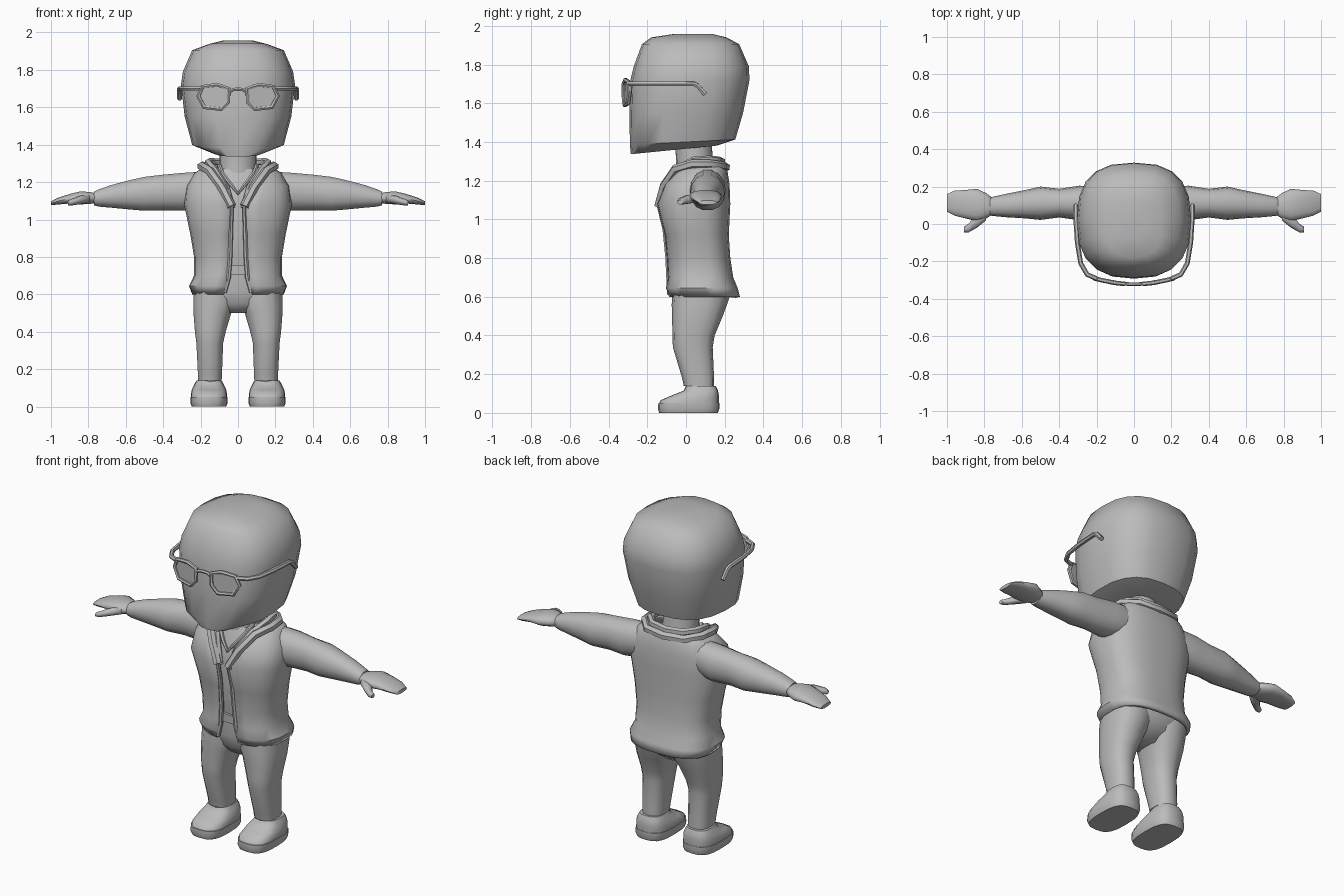
import bpy, bmesh, math
from mathutils import Vector

cube = bpy.data.objects.get("Cube")
if cube:
    bpy.data.objects.remove(cube, do_unlink=True)

grey = bpy.data.materials.new("plain grey")
grey.use_nodes = True
tone = (0.5, 0.5, 0.5, 1)
grey.diffuse_color = tone
grey.node_tree.nodes["Principled BSDF"].inputs["Base Color"].default_value = tone


def finish(ob, mirror=False, thick=0, angle=40):
    """Material, modifiers and shading shared by every part."""
    ob.data.materials.clear()
    ob.data.materials.append(grey)
    bpy.ops.object.select_all(action='DESELECT')
    ob.select_set(True)
    bpy.context.view_layer.objects.active = ob
    bpy.ops.object.shade_smooth_by_angle(angle=math.radians(angle))
    if thick:
        mod = ob.modifiers.new("thickness", 'SOLIDIFY')
        mod.thickness, mod.offset = thick, -1
    if mirror:
        ob.modifiers.new("mirror", 'MIRROR')
    return ob


def power(v, n):
    return math.copysign(abs(v) ** (2 / n), v)


def level(z, hx, front, back, x=0, tilt=0, n=2.6, count=20, gap=0):
    """Horizontal rounded ring, opened at the front by gap."""
    start = math.asin((gap / hx) ** (n / 2))
    steps = count - 1 if gap else count
    pts = []
    for i in range(count):
        t = start + (2 * math.pi - 2 * start) * i / steps
        y = (front + back) / 2 - (back - front) / 2 * power(math.cos(t), n)
        pts.append(Vector((x + hx * power(math.sin(t), n), y, z + tilt * y)))
    return pts


def slice_x(x, y0, y1, z0, z1, n=2.2, count=14):
    """Rounded ring across a sideways limb."""
    return [Vector((x, (y0 + y1) / 2 + (y1 - y0) / 2 * power(math.cos(t), n),
                    (z0 + z1) / 2 + (z1 - z0) / 2 * power(math.sin(t), n)))
            for t in (2 * math.pi * i / count for i in range(count))]


def loft(name, rings, closed=True, **kw):
    bm = bmesh.new()
    rows = [[bm.verts.new(p) for p in r] for r in rings]
    count = len(rows[0])
    for a, b in zip(rows, rows[1:]):
        for i in range(count if closed else count - 1):
            j = (i + 1) % count
            bm.faces.new((a[i], a[j], b[j], b[i]))
    if closed:
        bm.faces.new(rows[0][::-1])
        bm.faces.new(rows[-1])
        bmesh.ops.recalc_face_normals(bm, faces=bm.faces)
    mesh = bpy.data.meshes.new(name)
    bm.to_mesh(mesh)
    bm.free()
    ob = bpy.data.objects.new(name, mesh)
    bpy.context.collection.objects.link(ob)
    return finish(ob, **kw)


def tube(name, pts, radius, cyclic=False, **kw):
    cu = bpy.data.curves.new(name, 'CURVE')
    cu.dimensions = '3D'
    cu.bevel_depth, cu.bevel_resolution = radius, 1
    cu.use_fill_caps = True
    sp = cu.splines.new('POLY')
    sp.points.add(len(pts) - 1)
    for p, co in zip(sp.points, pts):
        p.co = (*co, 1)
    sp.use_cyclic_u = cyclic
    ob = bpy.data.objects.new(name, cu)
    bpy.context.collection.objects.link(ob)
    bpy.ops.object.select_all(action='DESELECT')
    ob.select_set(True)
    bpy.context.view_layer.objects.active = ob
    bpy.ops.object.convert(target='MESH')
    return finish(bpy.context.object, **kw)


def both_sides(pts):
    """Extend a path that ends on the centre line to the other side."""
    return pts + [(-x, y, z) for x, y, z in pts[-2::-1]]


# Head and neck
loft("head", [
    level(1.365, .13, -.285, .16, tilt=.1),
    level(1.40, .245, -.29, .255, tilt=.05),
    level(1.55, .285, -.292, .295),
    level(1.72, .305, -.287, .328),
    level(1.79, .295, -.27, .325),
    level(1.905, .245, -.228, .275),
    level(1.94, .15, -.18, .21),
    level(1.957, .08, -.07, .14)], angle=50)
loft("neck", [level(1.2, .11, -.06, .16, n=2), level(1.3, .1, -.05, .14, n=2),
              level(1.42, .1, -.06, .13, n=2)])

# Glasses
outline = [(.05, 1.70), (.11, 1.72), (.19, 1.71), (.212, 1.66),
           (.18, 1.60), (.09, 1.59), (.052, 1.63)]
rim = [(x, -.322 + .7 * x * x, z) for x, z in outline]
tube("glasses_rim", rim, .012, cyclic=True, mirror=True)
loft("glasses_lens", [rim, [(x, y + .006, z) for x, y, z in rim]], mirror=True)
tube("glasses_bridge", both_sides([(.05, -.318, 1.68), (.025, -.322, 1.695), (0, -.322, 1.697)]), .01)
tube("glasses_arm", [(.2, -.292, 1.70), (.25, -.27, 1.70), (.285, -.21, 1.70), (.303, -.1, 1.70),
                     (.312, .04, 1.70), (.312, .06, 1.69), (.312, .1, 1.645)], .013, mirror=True)

# Shirt with neckline
loft("shirt", [
    level(.66, .18, -.065, .17), level(.8, .19, -.08, .18),
    level(1.07, .21, -.115, .19), level(1.18, .2, -.085, .19),
    level(1.27, .11, -.045, .16)])
tube("shirt_neckline", both_sides([(.1, .0, 1.29), (.085, -.05, 1.25), (.04, -.085, 1.19), (0, -.1, 1.14)]), .011)

# Open jacket with flared hem
loft("jacket", [
    level(z, hx, f, b, gap=g, n=2.7, count=26) for z, hx, f, b, g in (
        (.60, .245, -.09, .28, .075), (.645, .262, -.105, .268, .065),
        (.70, .235, -.095, .245, .045), (.80, .235, -.1, .23, .04),
        (.92, .255, -.11, .222, .035), (1.08, .288, -.15, .23, .032),
        (1.18, .275, -.115, .226, .075), (1.25, .23, -.06, .215, .12),
        (1.295, .165, -.01, .195, .11))], closed=False, thick=.022)
tube("jacket_front_edge", [(.072, -.085, .61), (.05, -.09, .69), (.042, -.095, .8),
                           (.038, -.11, .95), (.034, -.142, 1.08)], .012, mirror=True)
tube("outer_collar", both_sides([(.034, -.142, 1.07), (.085, -.115, 1.17), (.15, -.055, 1.26),
                                 (.195, .03, 1.285), (.185, .12, 1.285), (.12, .19, 1.275), (0, .205, 1.27)]), .024)
tube("inner_collar", both_sides([(.034, -.12, 1.06), (.065, -.1, 1.17), (.12, -.04, 1.26),
                                 (.16, .04, 1.305), (.15, .12, 1.31), (.1, .17, 1.305), (0, .185, 1.30)]), .02)

# Sleeves
loft("sleeve", [slice_x(*s) for s in (
    (.16, .03, .19, 1.07, 1.26), (.29, .02, .205, 1.045, 1.252),
    (.4, .035, .188, 1.047, 1.242), (.5, .022, .2, 1.045, 1.23),
    (.58, .03, .182, 1.052, 1.212), (.68, .036, .162, 1.062, 1.185),
    (.745, .042, .148, 1.068, 1.162), (.77, .045, .142, 1.075, 1.15))], mirror=True)

# Hands
loft("hand", [slice_x(*s) for s in (
    (.75, .055, .135, 1.09, 1.14), (.79, .03, .165, 1.083, 1.147),
    (.84, .015, .188, 1.08, 1.152), (.9, .03, .182, 1.085, 1.137),
    (.96, .045, .178, 1.08, 1.118), (1.0, .065, .16, 1.076, 1.098))], mirror=True, angle=60)
loft("thumb", [slice_x(*s, count=8) for s in (
    (.79, .02, .1, 1.09, 1.135), (.84, -.02, .06, 1.082, 1.128),
    (.885, -.045, .0, 1.076, 1.112), (.91, -.045, -.015, 1.076, 1.1))], mirror=True, angle=60)

# Trousers and belt
loft("hips", [level(.5, .08, -.02, .13), level(.55, .17, -.06, .195),
              level(.62, .225, -.075, .235), level(.76, .19, -.07, .19)], angle=60)
loft("trouser_leg", [level(z, hx, f, b, x=x, count=14, n=2.5) for z, x, hx, f, b in (
    (.14, .15, .064, -.012, .145), (.18, .15, .066, -.02, .145),
    (.34, .151, .073, -.068, .138), (.40, .148, .084, -.07, .148),
    (.50, .137, .103, -.072, .19), (.56, .123, .118, -.074, .212),
    (.63, .12, .118, -.07, .235))], mirror=True, angle=60)
loft("belt", [level(.705, .2, -.088, .18), level(.755, .2, -.09, .18)])

# Shoes
loft("sock", [level(.1, .055, .0, .14, x=.15, count=14), level(.16, .058, -.005, .142, x=.15, count=14)], mirror=True)
loft("shoe_sole", [level(0, .092, -.138, .165, x=.155, n=3), level(.02, .1, -.145, .172, x=.155, n=3),
                   level(.05, .1, -.143, .172, x=.155, n=3)], mirror=True)
loft("shoe_upper", [level(z, hx, f, b, x=.155, n=2.9) for z, hx, f, b in (
    (.045, .097, -.14, .17), (.065, .097, -.132, .17), (.09, .092, -.075, .17),
    (.115, .08, -.012, .165), (.138, .068, .0, .155))], mirror=True, angle=50)
